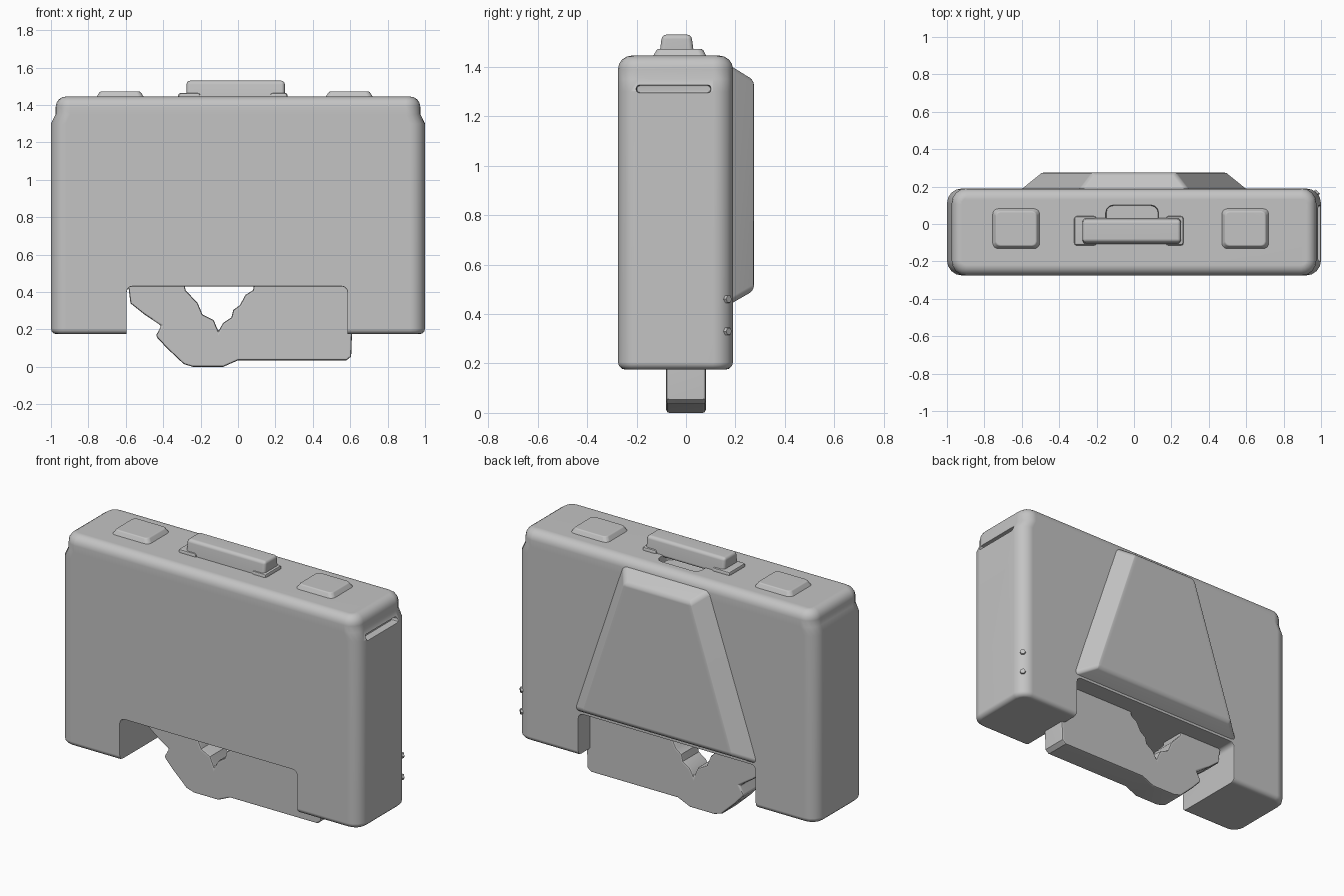
import bpy, bmesh, math
from mathutils import Vector

cube = bpy.data.objects.get("Cube")
if cube:
    bpy.data.objects.remove(cube, do_unlink=True)

grey = bpy.data.materials.new("plain grey")
grey.use_nodes = True
GREY = (0.55, 0.55, 0.55, 1)
grey.diffuse_color = GREY
grey.node_tree.nodes["Principled BSDF"].inputs["Base Color"].default_value = GREY


def activate(ob):
    bpy.ops.object.select_all(action='DESELECT')
    ob.select_set(True)
    bpy.context.view_layer.objects.active = ob


def make(name, bm):
    bmesh.ops.recalc_face_normals(bm, faces=bm.faces)
    me = bpy.data.meshes.new(name)
    bm.to_mesh(me)
    bm.free()
    me.materials.append(grey)
    ob = bpy.data.objects.new(name, me)
    bpy.context.collection.objects.link(ob)
    return ob


def bevel(bm, edges, width, segments=3):
    bmesh.ops.bevel(bm, geom=list(edges), offset=width, offset_type='OFFSET',
                    segments=segments, profile=0.5, affect='EDGES', clamp_overlap=False)


def box(x0, x1, y0, y1, z0, z1):
    bm = bmesh.new()
    bmesh.ops.create_cube(bm, size=1)
    for v in bm.verts:
        v.co = Vector(((x0 + x1) / 2 + v.co.x * (x1 - x0),
                       (y0 + y1) / 2 + v.co.y * (y1 - y0),
                       (z0 + z1) / 2 + v.co.z * (z1 - z0)))
    return bm


def along(bm, axis):
    """Edges parallel to one axis."""
    return [e for e in bm.edges
            if abs((e.verts[0].co - e.verts[1].co).normalized()[axis]) > 0.99]


def rim(bm, z):
    """Edges lying at one height."""
    return [e for e in bm.edges if all(abs(v.co.z - z) < 1e-4 for v in e.verts)]


def bevel_mod(ob, width, segments=2, angle=30):
    m = ob.modifiers.new("Bevel", 'BEVEL')
    m.width, m.segments = width, segments
    m.limit_method, m.angle_limit = 'ANGLE', math.radians(angle)
    return m


def finish(ob):
    activate(ob)
    for m in list(ob.modifiers):
        bpy.ops.object.modifier_apply(modifier=m.name)
    bpy.ops.object.shade_smooth_by_angle(angle=math.radians(35))
    ob.modifiers.new("Weighted", 'WEIGHTED_NORMAL').keep_sharp = True


def cut(ob, bm):
    cutter = make("cutter", bm)
    cutter.hide_render = True
    m = ob.modifiers.new("Cut", 'BOOLEAN')
    m.operation, m.object, m.solver = 'DIFFERENCE', cutter, 'EXACT'
    activate(ob)
    bpy.ops.object.modifier_apply(modifier=m.name)
    bpy.data.objects.remove(cutter, do_unlink=True)


# Case body: rounded box with slightly narrowed shoulders
BOTTOM, TOP = 0.175, 1.445
bm = box(-1, 1, -0.275, 0.19, BOTTOM, TOP)
bevel(bm, along(bm, 2), 0.08, 4)
bevel(bm, rim(bm, TOP), 0.055, 4)
bevel(bm, rim(bm, BOTTOM), 0.03, 3)
for z in (1.3, 1.35):
    bmesh.ops.bisect_plane(bm, geom=bm.verts[:] + bm.edges[:] + bm.faces[:],
                           plane_co=(0, 0, z), plane_no=(0, 0, 1))
for v in bm.verts:
    if v.co.z > 1.31:
        v.co.x *= 0.975
body = make("case_body", bm)

# Notch between the two legs
bm = box(-0.595, 0.585, -0.5, 0.5, -0.1, 0.43)
bevel(bm, [e for e in along(bm, 1) if e.verts[0].co.z > 0], 0.03, 3)
cut(body, bm)

# Side slot and finger recess behind the handle
bm = box(0.955, 1.1, -0.2, 0.1, 1.295, 1.325)
bevel(bm, along(bm, 0), 0.012, 2)
cut(body, bm)
bm = box(-0.15, 0.13, -0.03, 0.1, 1.40, 1.6)
bevel(bm, along(bm, 2), 0.04, 3)
cut(body, bm)
bevel_mod(body, 0.008, 2, 50).use_clamp_overlap = True
finish(body)

# Sloped back panel
bm = bmesh.new()
for side in (-1, 1):
    for x, y, z in ((0.30, 0.17, 1.41), (0.63, 0.17, 0.435),
                    (0.22, 0.275, 1.345), (0.50, 0.275, 0.495)):
        bm.verts.new((side * x, y, z))
bmesh.ops.convex_hull(bm, input=bm.verts)
bmesh.ops.dissolve_limit(bm, angle_limit=0.02, verts=bm.verts, edges=bm.edges)
panel = make("back_panel", bm)
bevel_mod(panel, 0.02, 3, 20)
finish(panel)

# Lower bracket with ragged opening
outline = [(-0.59, 0.46), (-0.575, 0.34), (-0.50, 0.28), (-0.41, 0.22), (-0.44, 0.165),
           (-0.38, 0.10), (-0.29, 0.015), (-0.24, 0), (-0.08, 0), (0, 0.035),
           (0.58, 0.035), (0.605, 0.055), (0.61, 0.19), (0.60, 0.46),
           (0.09, 0.46), (0.08, 0.41), (0.04, 0.385), (0.01, 0.33), (-0.025, 0.305),
           (-0.035, 0.265), (-0.08, 0.235), (-0.105, 0.19), (-0.13, 0.25), (-0.19, 0.28),
           (-0.215, 0.34), (-0.28, 0.41), (-0.29, 0.46)]
bm = bmesh.new()
face = bm.faces.new([bm.verts.new((x, -0.08, z)) for x, z in outline])
solid = bmesh.ops.extrude_face_region(bm, geom=[face])
bmesh.ops.translate(bm, vec=(0, 0.16, 0),
                    verts=[g for g in solid["geom"] if isinstance(g, bmesh.types.BMVert)])
bracket = make("lower_bracket", bm)
bevel_mod(bracket, 0.012, 2, 60)
finish(bracket)

# Top handle: tapered grip on a thin foot
bm = box(-0.275, 0.25, -0.11, 0.035, 1.43, 1.53)
for v in bm.verts:
    if v.co.z > 1.5:
        v.co.y = -0.037 + (v.co.y + 0.037) * 0.82
grip = make("handle_grip", bm)
bevel_mod(grip, 0.018, 3)
finish(grip)
for name, x0, x1 in (("handle_foot_right", -0.32, -0.2), ("handle_foot_left", 0.17, 0.265)):
    foot = make(name, box(x0, x1, -0.115, 0.042, 1.42, 1.465))
    bevel_mod(foot, 0.014, 2)
    finish(foot)

# Raised pads on the top
for name, x in (("pad_right", -0.63), ("pad_left", 0.595)):
    bm = box(x - 0.135, x + 0.135, -0.14, 0.09, 1.43, 1.472)
    bevel(bm, along(bm, 2), 0.03, 3)
    for v in bm.verts:
        if v.co.z > 1.46:
            v.co.x = x + (v.co.x - x) * 0.8
            v.co.y = -0.025 + (v.co.y + 0.025) * 0.8
    pad = make(name, bm)
    bevel_mod(pad, 0.01, 2, 20)
    finish(pad)

# Small screws on the rear corner
for name, z in (("upper_screw", 0.46), ("lower_screw", 0.33)):
    bm = bmesh.new()
    bmesh.ops.create_cone(bm, cap_ends=True, segments=6, radius1=0.02, radius2=0.016, depth=0.03)
    screw = make(name, bm)
    screw.rotation_euler = (0, math.pi / 2, math.pi / 4)
    screw.location = (0.973, 0.163, z)
    finish(screw)
